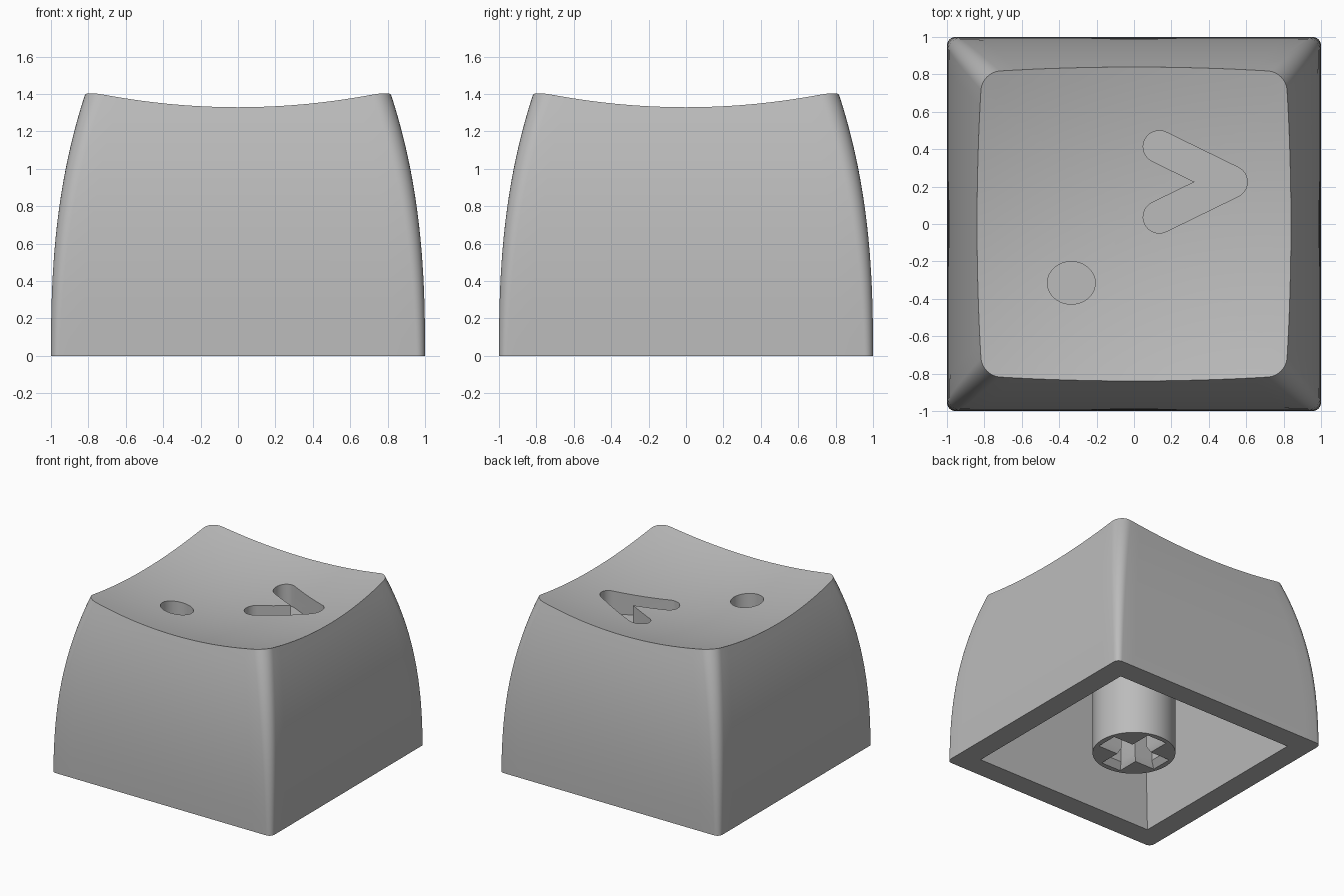
import bpy
import bmesh
from math import radians, cos, sin, pi, atan2

if "Cube" in bpy.data.objects:
    bpy.data.objects.remove(bpy.data.objects["Cube"], do_unlink=True)

grey = bpy.data.materials.new("grey plastic")
grey.use_nodes = True
grey.diffuse_color = (0.5, 0.5, 0.5, 1)
grey.node_tree.nodes["Principled BSDF"].inputs["Base Color"].default_value = (0.5, 0.5, 0.5, 1)


def dish(x, y):
    """Height of the spherical scooped top."""
    return 1.23 + 0.14 * (x * x + y * y)


def loft(name, rings, tip=None):
    """Skin closed rings of points; cap the start, and cap the end or fan it to a tip."""
    bm = bmesh.new()
    loops = [[bm.verts.new(p) for p in ring] for ring in rings]
    n = len(loops[0])
    for low, high in zip(loops, loops[1:]):
        for i in range(n):
            j = (i + 1) % n
            bm.faces.new((low[i], low[j], high[j], high[i]))
    bm.faces.new(loops[0][::-1])
    if tip:
        centre = bm.verts.new(tip)
        for i in range(n):
            bm.faces.new((loops[-1][i], loops[-1][(i + 1) % n], centre))
    else:
        bm.faces.new(loops[-1])
    bmesh.ops.recalc_face_normals(bm, faces=bm.faces)
    mesh = bpy.data.meshes.new(name)
    bm.to_mesh(mesh)
    bm.free()
    mesh.materials.append(grey)
    obj = bpy.data.objects.new(name, mesh)
    bpy.context.collection.objects.link(obj)
    return obj


def flat(outline, z):
    return [(x, y, z) for x, y in outline]


def arc(cx, cy, rx, ry, start, end, steps):
    return [(cx + rx * cos(start + (end - start) * k / steps),
             cy + ry * sin(start + (end - start) * k / steps)) for k in range(steps + 1)]


def square(h):
    return [(-h, -h), (h, -h), (h, h), (-h, h)]


def select(obj):
    bpy.ops.object.select_all(action='DESELECT')
    obj.select_set(True)
    bpy.context.view_layer.objects.active = obj


def cut(obj, cutter):
    cutter.hide_render = True
    select(obj)
    mod = obj.modifiers.new("cut", 'BOOLEAN')
    mod.operation = 'DIFFERENCE'
    mod.solver = 'EXACT'
    mod.object = cutter
    bpy.ops.object.modifier_apply(modifier=mod.name)
    bpy.data.objects.remove(cutter, do_unlink=True)


# Rounded-square pattern: (core position, corner direction) for each perimeter point
pattern = []
for q in range(4):
    ca, sa = cos(q * pi / 2), sin(q * pi / 2)
    side = [((1, -1 + k / 8), (1, 0)) for k in range(1, 16)]
    corner = [((1, 1), d) for d in arc(0, 0, 1, 1, 0, pi / 2, 8)]
    side = [((1, -1), (1, 0))] + side + corner[:-1]
    for (a, b), (c, d) in side:
        pattern.append((a * ca - b * sa, a * sa + b * ca, c * ca - d * sa, c * sa + d * ca))


def body_ring(t):
    """Perimeter at a fraction t of the way up to the dished rim."""
    ring = []
    for a, b, c, d in pattern:
        z = t * 1.35
        for _ in range(12):
            half = 1 - 0.079 * z ** 2.5
            r = 0.045 + 0.04 * z
            x, y = a * (half - r) + c * r, b * (half - r) + d * r
            z = t * dish(x, y)
        ring.append((x, y, z))
    return ring


# Cap body with curved walls and scooped top
rings = [body_ring(k / 16) for k in range(17)]
rim = rings[-1]
for k in range(11, 0, -1):
    s = k / 12
    rings.append([(x * s, y * s, dish(x * s, y * s)) for x, y, z in rim])
cap = loft("keycap_body", rings, (0, 0, dish(0, 0)))

# Hollow underside
cut(cap, loft("cavity_cutter", [flat(square(0.834), -0.1), flat(square(0.68), 1.0)]))

# Engraved eyes: an oval and a chevron
oval = arc(-0.335, -0.315, 0.128, 0.114, 0, 2 * pi, 48)[:-1]
cut(cap, loft("oval_cutter", [flat(oval, 1.09), flat(oval, 1.6)]))

r, y0, reach, rise = 0.086, 0.225, 0.385, 0.188
slope = atan2(rise, reach)
n1, n2 = pi / 2 - slope, 3 * pi / 2 - slope
chevron = arc(0.52 - reach, y0 + rise, r, r, n1, n2, 16)
chevron.append((0.52 - r / sin(slope), y0))
chevron += arc(0.52 - reach, y0 - rise, r, r, pi - n1, pi - n1 + pi, 16)
chevron += arc(0.52, y0, r, r, -n1, n1, 14)
cut(cap, loft("chevron_cutter", [flat(chevron, 1.09), flat(chevron, 1.6)]))

# Stem with chamfered cross socket
circle = arc(0, 0, 0.312, 0.312, 0, 2 * pi, 64)[:-1]
stem = loft("stem", [flat(circle, 0), flat(circle, 1.02)])


def cross(l, w):
    pts = []
    for q in range(4):
        c, s = round(cos(q * pi / 2)), round(sin(q * pi / 2))
        pts += [(x * c - y * s, x * s + y * c) for x, y in ((l, -w), (l, w), (w, w))]
    return pts


cut(stem, loft("cross_cutter", [flat(cross(0.27, 0.09), -0.05), flat(cross(0.27, 0.09), 0),
                                flat(cross(0.23, 0.066), 0.05), flat(cross(0.23, 0.066), 0.45)]))

for part in (cap, stem):
    select(part)
    bpy.ops.object.shade_smooth_by_angle(angle=radians(30))
